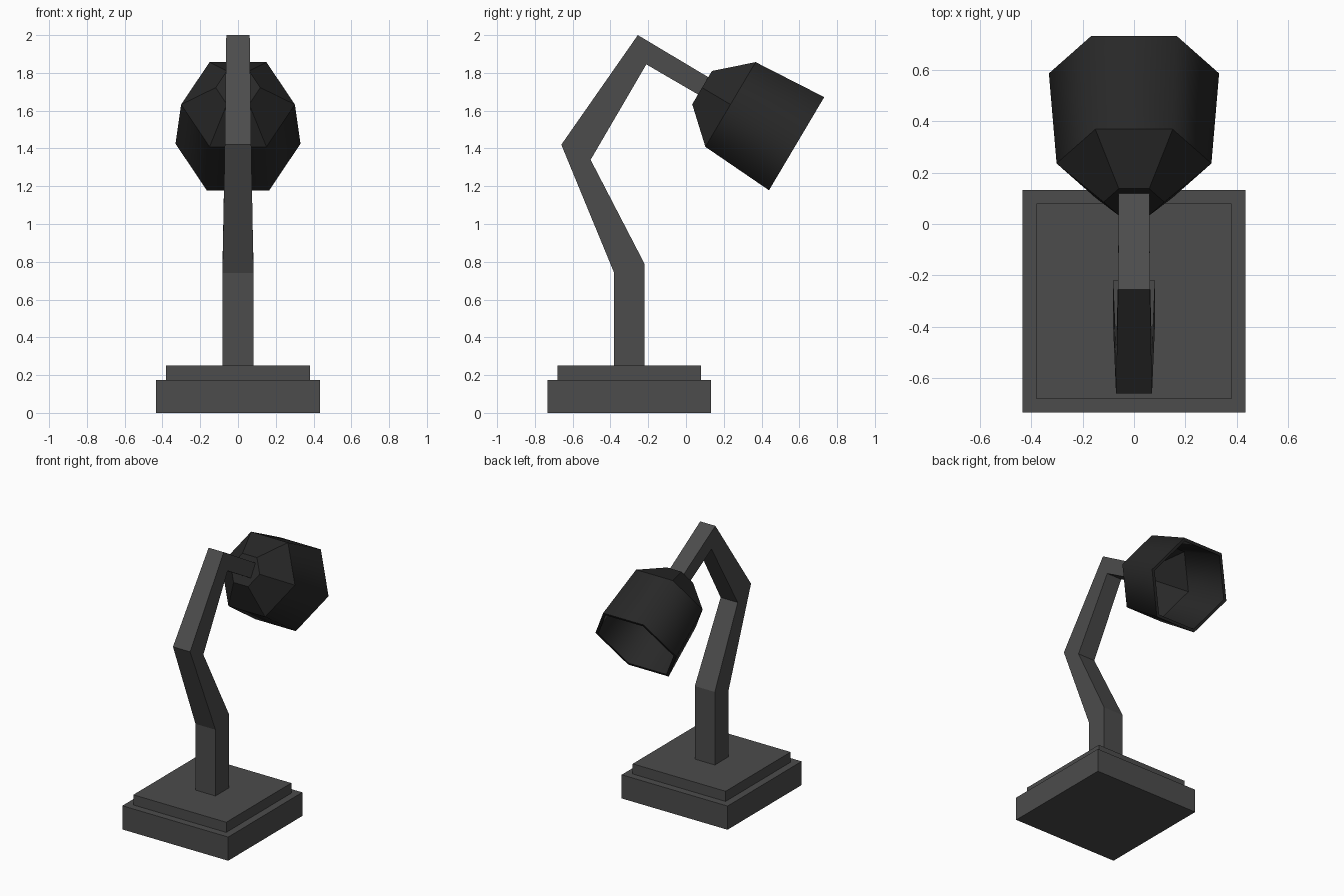
import bpy, bmesh, math
from mathutils import Vector

cube = bpy.data.objects.get("Cube")
if cube:
    bpy.data.objects.remove(cube)


def material(name, value):
    mat = bpy.data.materials.new(name)
    mat.use_nodes = True
    color = (value, value, value, 1)
    mat.diffuse_color = color
    mat.node_tree.nodes["Principled BSDF"].inputs["Base Color"].default_value = color
    return mat


def add_object(name, bm, mat):
    bmesh.ops.recalc_face_normals(bm, faces=bm.faces)
    mesh = bpy.data.meshes.new(name)
    bm.to_mesh(mesh)
    bm.free()
    mesh.materials.append(mat)
    obj = bpy.data.objects.new(name, mesh)
    bpy.context.collection.objects.link(obj)
    return obj


def bridge(bm, a, b):
    """Quads between two equally long vertex rings."""
    n = len(a)
    return [bm.faces.new((a[i], a[(i + 1) % n], b[(i + 1) % n], b[i])) for i in range(n)]


grey = material("dark grey", 0.072)
black = material("soft black", 0.021)


# Square stepped base
def slab(name, half, bottom, top):
    bm = bmesh.new()
    bmesh.ops.create_cube(bm, size=1)
    bmesh.ops.scale(bm, vec=(2 * half, 2 * half, top - bottom), verts=bm.verts)
    bmesh.ops.translate(bm, vec=(0, -0.3, (top + bottom) / 2), verts=bm.verts)
    add_object(name, bm, grey)


slab("base", 0.433, 0, 0.175)
slab("base_step", 0.38, 0.175, 0.25)

# Bent arm: outer (y, z), inner (y, z), half width at each joint
joints = [
    ((-0.38, 0.25), (-0.22, 0.25), 0.082),
    ((-0.38, 0.74), (-0.22, 0.79), 0.082),
    ((-0.66, 1.42), (-0.505, 1.34), 0.07),
    ((-0.255, 2.0), (-0.21, 1.845), 0.062),
    ((0.122, 1.775), (0.065, 1.685), 0.06),
]
bm = bmesh.new()
sections = [[bm.verts.new((x, y, z)) for x, (y, z) in
             ((-w, outer), (w, outer), (w, inner), (-w, inner))]
            for outer, inner, w in joints]
for a, b in zip(sections, sections[1:]):
    bridge(bm, a, b)
bm.faces.new(sections[0])
bm.faces.new(sections[-1])
add_object("arm", bm, grey)

# Hollow six-sided shade, tilted forward-down along its axis
origin = Vector((0, 0.085, 1.722))
axis = Vector((0, 0.86, -0.51)).normalized()
side = Vector((1, 0, 0))
up = side.cross(axis)
bm = bmesh.new()


def ring(distance, radius):
    return [bm.verts.new(origin + axis * distance + radius *
                         (side * math.cos(i * math.pi / 3) + up * math.sin(i * math.pi / 3)))
            for i in range(6)]


# Outside from neck to rim, then back up the inside
rings = [ring(d, r) for d, r in
         ((0, 0.118), (0.175, 0.301), (0.582, 0.331),
          (0.582, 0.308), (0.185, 0.279), (0.02, 0.106))]
bands = [bridge(bm, a, b) for a, b in zip(rings, rings[1:])]
bm.faces.new(rings[0])
bm.faces.new(rings[-1])

# Drum walls are smooth, everything else faceted
for band in (bands[1], bands[3]):
    for face in band:
        face.smooth = True
for loop in rings:
    for i in range(6):
        bm.edges.get((loop[i], loop[(i + 1) % 6])).smooth = False
add_object("lamp_shade", bm, black)
